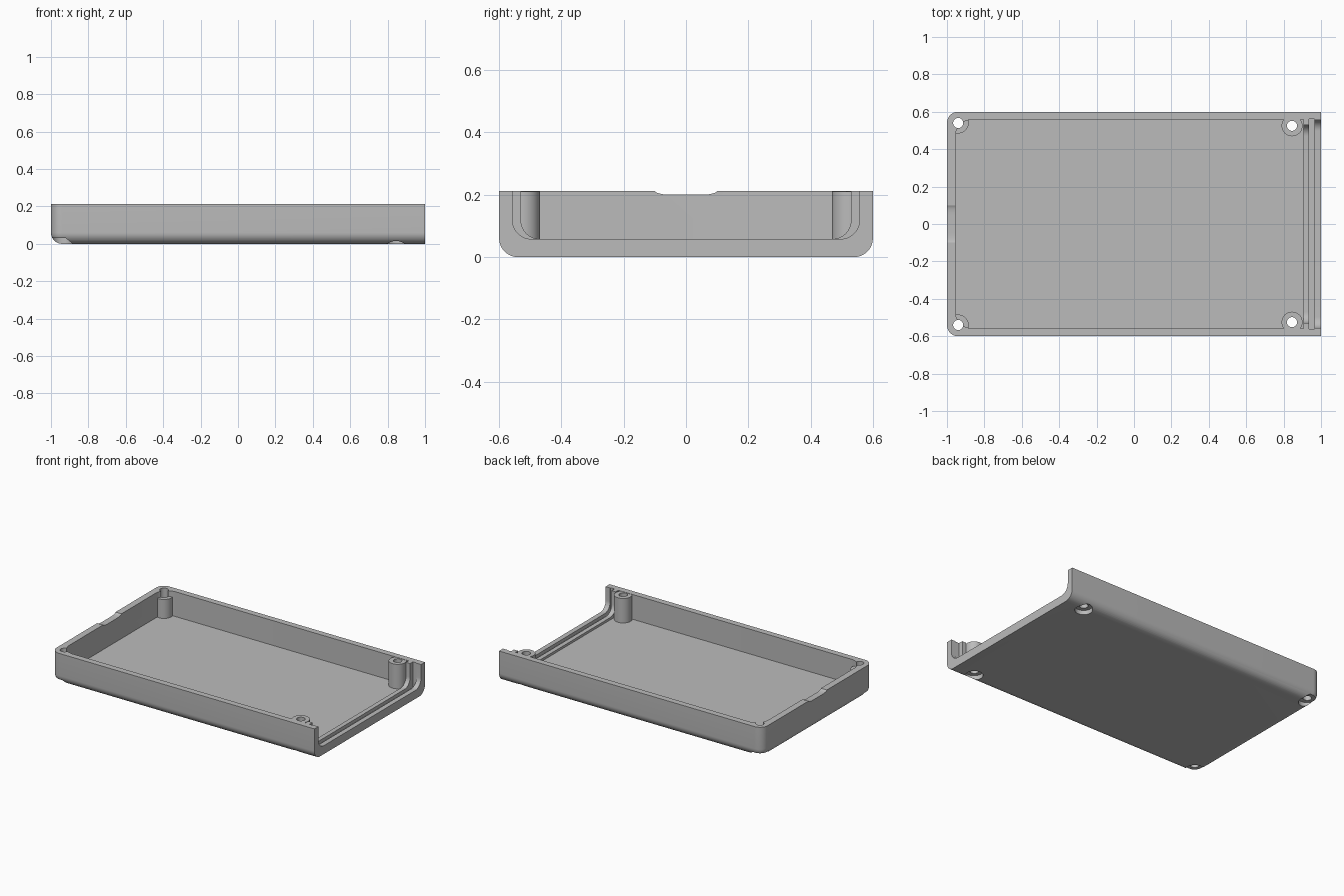
import bpy, bmesh
from math import sin, cos, pi, radians

cube = bpy.data.objects.get("Cube")
if cube:
    bpy.data.objects.remove(cube, do_unlink=True)

HX, HY, TOP = 1.0, 0.6, 0.212      # half length, half width, height
WALL, FILLET = 0.042, 0.06         # wall thickness, outer rounding
OVER = 0.5                         # cutters reach above the rim

grey = bpy.data.materials.new("grey plastic")
grey.use_nodes = True
grey.diffuse_color = (0.5, 0.5, 0.5, 1)
grey.node_tree.nodes["Principled BSDF"].inputs["Base Color"].default_value = (0.5, 0.5, 0.5, 1)


def make(name, bm):
    bmesh.ops.recalc_face_normals(bm, faces=bm.faces)
    mesh = bpy.data.meshes.new(name)
    bm.to_mesh(mesh)
    bm.free()
    mesh.materials.append(grey)
    ob = bpy.data.objects.new(name, mesh)
    bpy.context.collection.objects.link(ob)
    return ob


def box(name, x0, x1, hy, z0, z1, radius=0, pick=None, segments=10):
    """Box symmetric in y; edges chosen by pick(a, b) are rounded."""
    bm = bmesh.new()
    bmesh.ops.create_cube(bm, size=1)
    for v in bm.verts:
        v.co = (x1 if v.co.x > 0 else x0, hy if v.co.y > 0 else -hy, z1 if v.co.z > 0 else z0)
    if radius:
        edges = [e for e in bm.edges if pick(e.verts[0].co, e.verts[1].co)]
        bmesh.ops.bevel(bm, geom=edges, offset=radius, segments=segments,
                        profile=0.5, affect='EDGES', clamp_overlap=True)
    return make(name, bm)


def cylinder(name, x, y, z0, z1, radius):
    bm = bmesh.new()
    bmesh.ops.create_cone(bm, cap_ends=True, segments=40, radius1=radius,
                          radius2=radius, depth=z1 - z0)
    bmesh.ops.translate(bm, verts=bm.verts, vec=(x, y, (z0 + z1) / 2))
    return make(name, bm)


def combine(target, other, operation):
    other.hide_render = True
    mod = target.modifiers.new(other.name, 'BOOLEAN')
    mod.object, mod.operation, mod.solver = other, operation, 'EXACT'
    bpy.context.view_layer.objects.active = target
    bpy.ops.object.modifier_apply(modifier=mod.name)
    bpy.data.objects.remove(other, do_unlink=True)


def closed_end(a, b):
    return a.x < 0 and b.x < 0 and abs(a.z - b.z) > 0.01


def outer_edges(a, b):
    bottom = a.z < 0.01 and b.z < 0.01 and not (a.x > 0 and b.x > 0)
    return bottom or closed_end(a, b)


def lower_sides(a, b):
    return abs(a.x - b.x) > 0.001 and a.z < TOP and b.z < TOP


# Outer body, open at the +x end
case = box("case_shell", -HX, HX, HY, 0, TOP, FILLET, outer_edges)

# Main cavity
combine(case, box("cavity", -HX + 0.045, 0.905, HY - WALL, WALL, OVER, 0.09, closed_end), 'DIFFERENCE')

# End opening: inner rib, panel groove and outer lip
combine(case, box("rib_opening", 0.88, 0.95, 0.53, 0.058, OVER, FILLET, lower_sides), 'DIFFERENCE')
combine(case, box("panel_groove", 0.936, 0.966, 0.561, 0.035, OVER), 'DIFFERENCE')
combine(case, box("lip_opening", 0.95, 1.1, 0.557, 0.058, OVER, FILLET, lower_sides), 'DIFFERENCE')

# Screw posts with through holes and counterbores underneath
for px, py, height in ((-0.94, 0.54, 0.172), (0.845, 0.525, 0.21)):
    for side in (-1, 1):
        y = py * side
        combine(case, cylinder("screw_post", px, y, 0.0405, height, 0.056), 'UNION')
        combine(case, cylinder("screw_hole", px, y, -0.1, OVER, 0.027), 'DIFFERENCE')
        combine(case, cylinder("counterbore", px, y, -0.1, 0.03, 0.0555), 'DIFFERENCE')

# Shallow finger notch in the closed end wall, with curved ends
bm = bmesh.new()
steps = 6
right = [(0.05 + 0.05 * sin(t), 0.2 + 0.0125 * (1 - cos(t)))
         for t in (pi / 2 * i / steps for i in range(steps + 1))]
outline = right + [(0.1, 0.3), (-0.1, 0.3)] + [(-y, z) for y, z in reversed(right)]
face = bm.faces.new([bm.verts.new((-1.1, y, z)) for y, z in outline])
ext = bmesh.ops.extrude_face_region(bm, geom=[face])
bmesh.ops.translate(bm, vec=(0.2, 0, 0),
                    verts=[g for g in ext["geom"] if isinstance(g, bmesh.types.BMVert)])
combine(case, make("finger_notch", bm), 'DIFFERENCE')

# Smooth curved walls, keep real edges crisp
bpy.ops.object.select_all(action='DESELECT')
case.select_set(True)
bpy.context.view_layer.objects.active = case
bpy.ops.object.shade_smooth_by_angle(angle=radians(30))
